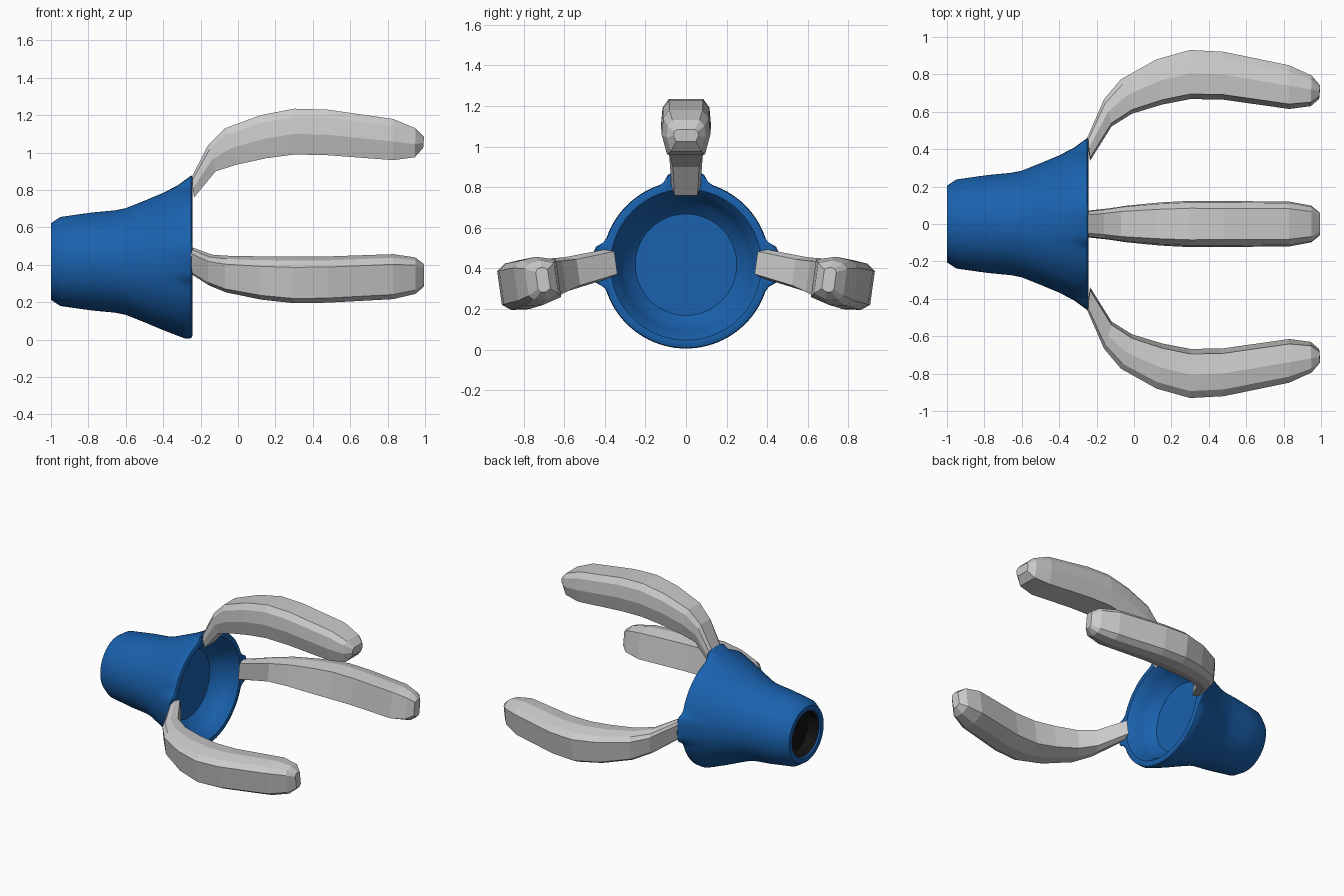
import bpy, bmesh, math
from mathutils import Vector

if "Cube" in bpy.data.objects:
    bpy.data.objects.remove(bpy.data.objects["Cube"])

CZ = 0.418  # height of the cup axis


def material(name, color):
    m = bpy.data.materials.new(name)
    m.diffuse_color = color
    m.use_nodes = True
    m.node_tree.nodes["Principled BSDF"].inputs["Base Color"].default_value = m.diffuse_color
    return m


def skin_rings(name, rings, mat=None, caps=(False, False)):
    """Bridge equally sized rings of points into one surface."""
    bm = bmesh.new()
    vs = [[bm.verts.new(p) for p in ring] for ring in rings]
    n = len(vs[0])
    for a, b in zip(vs, vs[1:]):
        for i in range(n):
            j = (i + 1) % n
            bm.faces.new((a[i], a[j], b[j], b[i]))
    if caps[0]:
        bm.faces.new(vs[0])
    if caps[1]:
        bm.faces.new(vs[-1])
    bmesh.ops.recalc_face_normals(bm, faces=bm.faces)
    me = bpy.data.meshes.new(name)
    bm.to_mesh(me)
    bm.free()
    ob = bpy.data.objects.new(name, me)
    bpy.context.collection.objects.link(ob)
    if mat:
        me.materials.append(mat)
    return ob


def smooth(ob, deg):
    bpy.ops.object.select_all(action='DESELECT')
    ob.select_set(True)
    bpy.context.view_layer.objects.active = ob
    bpy.ops.object.shade_smooth_by_angle(angle=math.radians(deg))


def lobe(a):
    """1 at the three finger roots, fading to 0 around them."""
    d = min(abs(math.remainder(a - f, math.tau)) for f in (0, math.pi / 2, math.pi))
    t = max(0.0, min(1.0, (0.31 - d) / 0.15))
    return t * t * (3 - 2 * t)


def lathe(profile, seg=96):
    rings = []
    for x, r, bump in profile:
        ring = []
        for i in range(seg):
            a = math.tau * i / seg
            rr = r + bump * lobe(a)
            ring.append((x, rr * math.cos(a), CZ + rr * math.sin(a)))
        rings.append(ring)
    return rings


blue = material("blue", (0.01, 0.12, 0.42, 1))
black = material("black", (0.006, 0.006, 0.006, 1))

# Palm cup: (x, radius, swelling at the finger roots)
cup_profile = [
    (-0.99, 0.162, 0), (-1.0, 0.17, 0), (-1.0, 0.205, 0), (-0.95, 0.238, 0),
    (-0.78, 0.262, 0), (-0.66, 0.273, 0), (-0.6, 0.285, 0), (-0.5, 0.325, 0),
    (-0.4, 0.367, 0), (-0.32, 0.398, 0.01), (-0.28, 0.413, 0.025),
    (-0.25, 0.41, 0.05), (-0.243, 0.395, 0.06), (-0.245, 0.372, 0.0),
    (-0.28, 0.345, 0), (-0.32, 0.325, 0), (-0.36, 0.305, 0),
    (-0.41, 0.25, 0),
]
smooth(skin_rings("palm_cup", lathe(cup_profile), blue, (False, True)), 35)

# Dark socket in the back of the cup
smooth(skin_rings("wrist_socket", lathe([(-0.99, 0.162, 0), (-0.9, 0.16, 0)]),
                  black, (False, True)), 35)

# Finger stations: outer x, inner x, half width, top z out/in, side y out/in
stations = [
    (-0.25, -0.235, 0.072, 0.865, 0.76, 0.455, 0.345),
    (-0.16, -0.12, 0.083, 1.04, 0.90, 0.66, 0.53),
    (-0.07, -0.01, 0.098, 1.13, 0.935, 0.765, 0.60),
    (0.12, 0.15, 0.115, 1.20, 0.97, 0.87, 0.65),
    (0.30, 0.30, 0.124, 1.235, 0.99, 0.92, 0.68),
    (0.48, 0.47, 0.123, 1.23, 0.987, 0.91, 0.678),
    (0.83, 0.83, 0.12, 1.18, 0.96, 0.838, 0.627),
    (0.95, 0.945, 0.098, 1.13, 0.975, 0.785, 0.64),
    (0.995, 0.99, 0.062, 1.085, 1.025, 0.735, 0.675),
]
# Chamfered cross-section: (across width, inner to outer)
section = [(0.68, 1), (0.93, 0.65), (1, -0.1), (0.78, -1),
           (-0.78, -1), (-1, -0.1), (-0.93, 0.65), (-0.68, 1)]


def finger(name, side):
    rings = []
    tilt = math.radians(8)
    for xo, xi, w, to, ti, so, si in stations:
        if side:
            radial = Vector((0, side * math.cos(tilt), -math.sin(tilt)))
            across = Vector((0, side * math.sin(tilt), math.cos(tilt)))
            mid = (so + si) / 2
            half = (so - si) / 2
            c = Vector(((xo + xi) / 2, side * mid, 0.415 - 0.25 * (mid - 0.42)))
        else:
            radial, across = Vector((0, 0, 1)), Vector((0, 1, 0))
            half = (to - ti) / 2
            c = Vector(((xo + xi) / 2, 0, (to + ti) / 2))
        radial = radial * half + Vector(((xo - xi) / 2, 0, 0))
        rings.append([c + across * (w * u) + radial * v for u, v in section])
    return skin_rings(name, rings, None, (True, True))


# Three curved low-poly fingers
finger("top_finger", 0)
finger("left_finger", 1)
finger("right_finger", -1)
